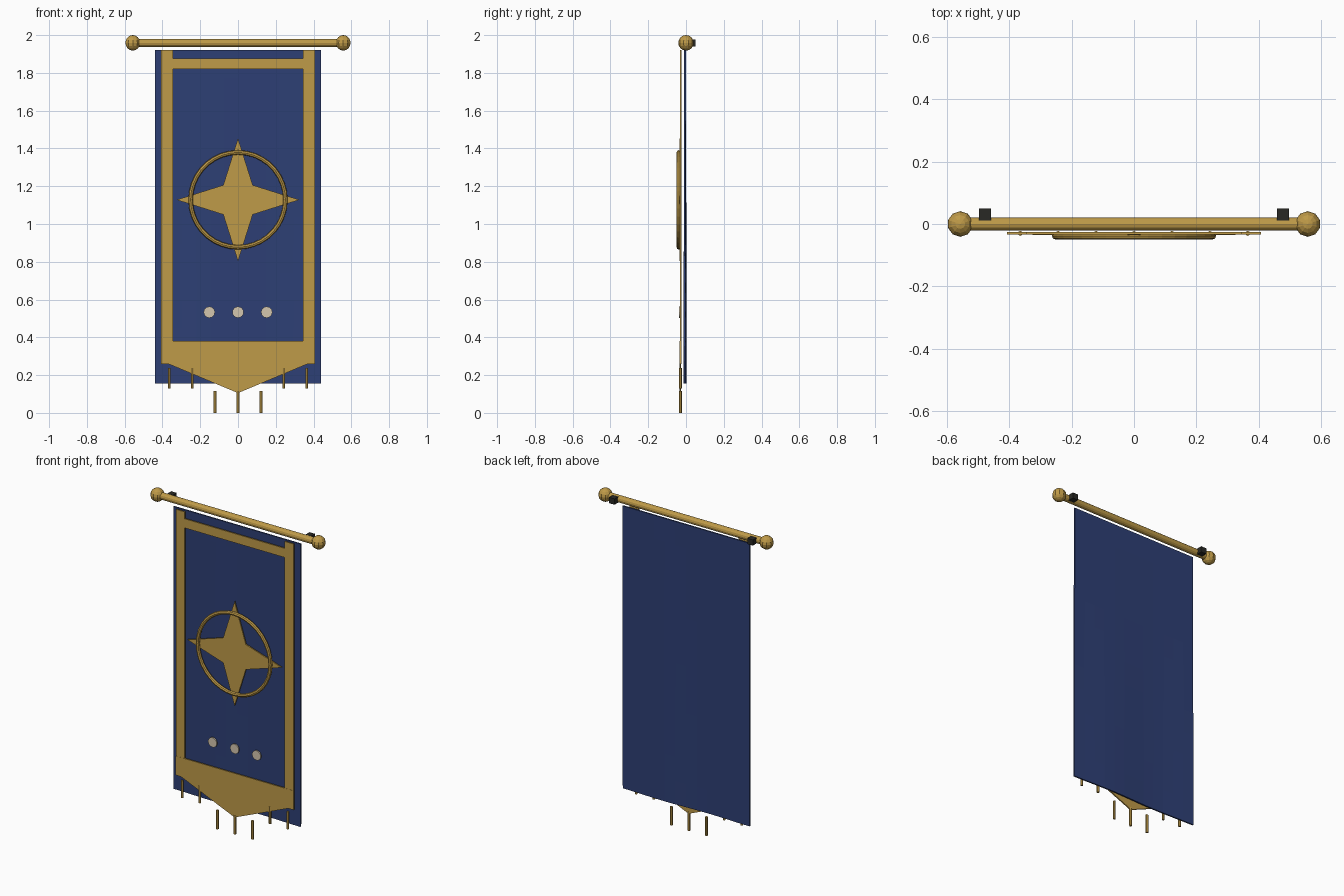
import bpy, bmesh, math
from mathutils import Matrix

if "Cube" in bpy.data.objects:
    bpy.data.objects.remove(bpy.data.objects["Cube"])


def material(name, rgb):
    m = bpy.data.materials.new(name)
    m.diffuse_color = (*rgb, 1)
    m.use_nodes = True
    m.node_tree.nodes["Principled BSDF"].inputs["Base Color"].default_value = m.diffuse_color
    return m


BLUE = material("navy_cloth", (0.027, 0.050, 0.178))
GOLD = material("gold", (0.520, 0.325, 0.065))
PEARL = material("pale_cream", (0.66, 0.57, 0.43))
DARK = material("dark_iron", (0.022, 0.022, 0.018))


def finish(name, bm, mat):
    bmesh.ops.recalc_face_normals(bm, faces=bm.faces)
    me = bpy.data.meshes.new(name)
    bm.to_mesh(me)
    bm.free()
    me.materials.append(mat)
    ob = bpy.data.objects.new(name, me)
    bpy.context.collection.objects.link(ob)
    return ob


def plate(name, outline, y_front, y_back, mat):
    """Extrude an x-z outline along y."""
    bm = bmesh.new()
    face = bm.faces.new([bm.verts.new((x, y_front, z)) for x, z in outline])
    geo = bmesh.ops.extrude_face_region(bm, geom=[face])["geom"]
    moved = [v for v in geo if isinstance(v, bmesh.types.BMVert)]
    bmesh.ops.translate(bm, verts=moved, vec=(0, y_back - y_front, 0))
    return finish(name, bm, mat)


def rect(x0, x1, z0, z1):
    return [(x0, z0), (x1, z0), (x1, z1), (x0, z1)]


def cylinder(name, loc, radius, depth, sides, axis, mat):
    bm = bmesh.new()
    turn = {"x": Matrix.Rotation(math.pi / 2, 4, "Y"),
            "y": Matrix.Rotation(math.pi / 2, 4, "X"),
            "z": Matrix.Identity(4)}[axis]
    bmesh.ops.create_cone(bm, cap_ends=True, segments=sides, radius1=radius,
                          radius2=radius, depth=depth,
                          matrix=Matrix.Translation(loc) @ turn)
    return finish(name, bm, mat)


# Hanging cloth, rippling slightly more towards the hem
bm = bmesh.new()
bmesh.ops.create_grid(bm, x_segments=12, y_segments=12, size=0.5)
for v in bm.verts:
    x, t = v.co.x, v.co.y + 0.5
    ripple = 0.004 * (1 - t) * math.sin(x * 9)
    v.co = (x * 0.88, -0.005 + ripple, 0.155 + t * 1.765)
cloth = finish("cloth", bm, BLUE)
solid = cloth.modifiers.new("thickness", "SOLIDIFY")
solid.thickness = 0.009
solid.offset = 0

# Gold border and pointed hem
F, B = -0.033, -0.025
for side, s in (("left", -1), ("right", 1)):
    plate(side + "_border", rect(min(s * .407, s * .345), max(s * .407, s * .345),
                                 0.26, 1.92), F, B, GOLD)
plate("top_border", rect(-0.345, 0.345, 1.82, 1.877), F, B, GOLD)
plate("pointed_hem", [(-0.407, 0.38), (-0.407, 0.262), (-0.375, 0.262), (0, 0.105),
                      (0.375, 0.262), (0.407, 0.262), (0.407, 0.38)],
      F - 0.001, B - 0.001, GOLD)

# Four-pointed star
CZ = 1.128
star = []
for i in range(8):
    r = 0.325 if i % 2 == 0 else 0.078 * math.sqrt(2)
    a = i * math.pi / 4
    star.append((r * math.cos(a), CZ + r * math.sin(a)))
plate("star", star, -0.035, -0.027, GOLD)

# Ring around the star
bpy.ops.mesh.primitive_torus_add(major_segments=36, minor_segments=8,
                                 major_radius=0.251, minor_radius=0.012,
                                 location=(0, -0.038, CZ),
                                 rotation=(math.pi / 2, 0, 0))
ring = bpy.context.object
ring.name = "ring"
ring.data.materials.append(GOLD)

# Row of studs
for i in (-1, 0, 1):
    cylinder("stud", (i * 0.152, -0.032, 0.533), 0.03, 0.008, 16, "y", PEARL)

# Tassels along the hem
for i in range(-3, 4):
    low, high = (0.13, 0.237) if abs(i) > 1 else (0.0, 0.117)
    cylinder("tassel", (i * 0.1215, -0.03, (low + high) / 2), 0.008,
             high - low, 6, "z", GOLD)

# Pole, end knobs and wall brackets
RZ = 1.959
cylinder("pole", (0, 0, RZ), 0.021, 1.11, 12, "x", GOLD)
for s in (-1, 1):
    bm = bmesh.new()
    bmesh.ops.create_uvsphere(bm, u_segments=10, v_segments=8, radius=0.041,
                              matrix=Matrix.Translation((s * 0.557, 0, RZ)))
    finish("end_knob", bm, GOLD)
    plate("wall_bracket", rect(s * 0.478 - 0.019, s * 0.478 + 0.019,
                               RZ - 0.018, RZ + 0.018), 0.012, 0.05, DARK)
